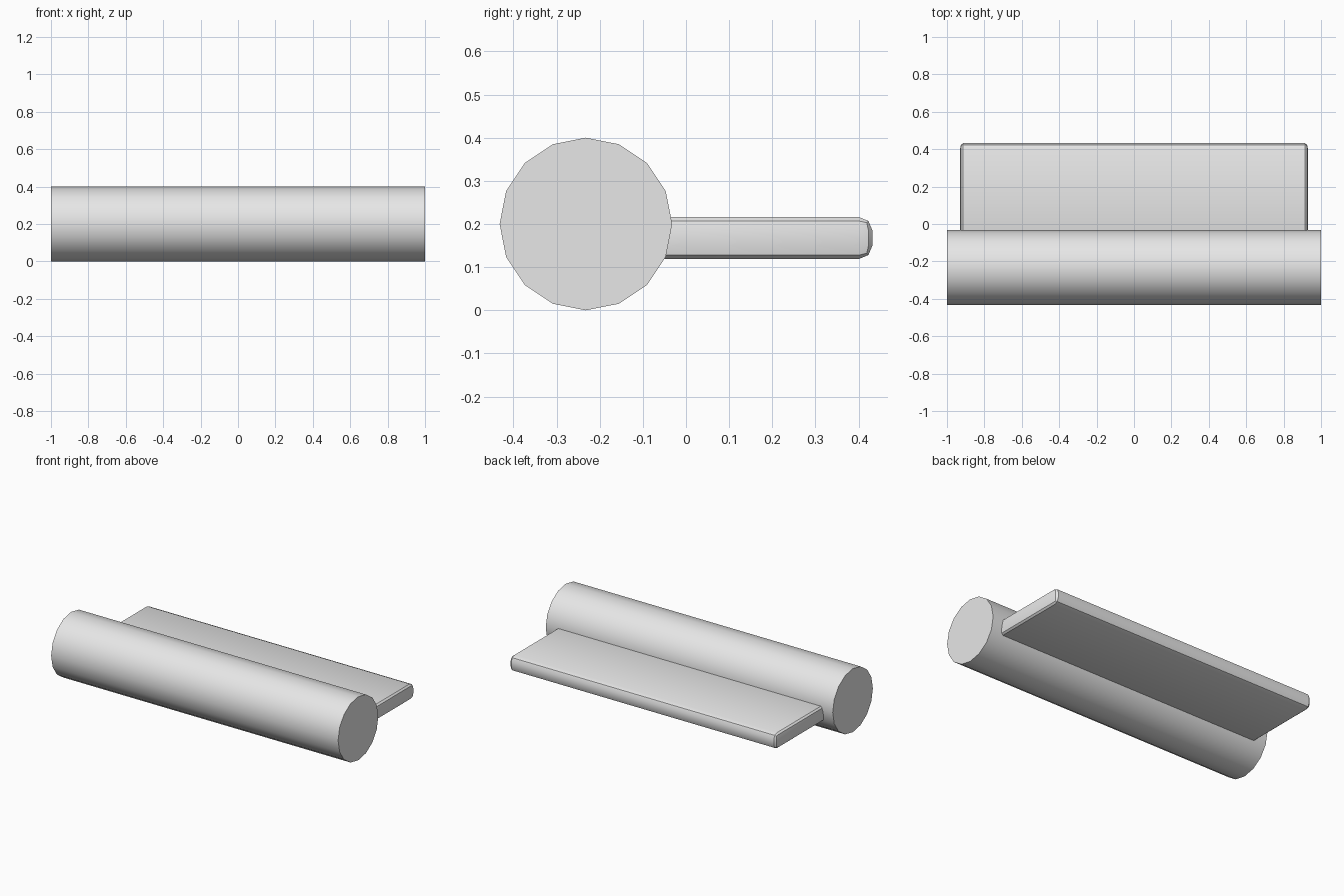
import bpy, bmesh, math
from mathutils import Matrix

if "Cube" in bpy.data.objects:
    bpy.data.objects.remove(bpy.data.objects["Cube"])

grey = bpy.data.materials.new("light grey")
grey.diffuse_color = (0.8, 0.8, 0.8, 1)
grey.use_nodes = True
grey.node_tree.nodes["Principled BSDF"].inputs["Base Color"].default_value = grey.diffuse_color


def finish(name, bm):
    bmesh.ops.recalc_face_normals(bm, faces=bm.faces)
    mesh = bpy.data.meshes.new(name)
    bm.to_mesh(mesh)
    bm.free()
    mesh.materials.append(grey)
    obj = bpy.data.objects.new(name, mesh)
    bpy.context.collection.objects.link(obj)
    bpy.ops.object.select_all(action='DESELECT')
    obj.select_set(True)
    bpy.context.view_layer.objects.active = obj
    bpy.ops.object.shade_smooth_by_angle(angle=math.radians(30))
    return obj


# Sixteen-sided roller lying along x
bm = bmesh.new()
bmesh.ops.create_cone(bm, cap_ends=True, segments=16, radius1=0.2, radius2=0.2, depth=2,
                      matrix=Matrix.Translation((0, -0.232, 0.2)) @ Matrix.Rotation(math.pi / 2, 4, 'Y'))
finish("roller", bm)

# Flat blade with rounded edges, rounded less along its length
y0, y1, z0, z1 = -0.2, 0.432, 0.119, 0.216
bm = bmesh.new()
bmesh.ops.create_cube(bm, size=1)
bmesh.ops.scale(bm, vec=(3.72, y1 - y0, z1 - z0), verts=bm.verts)
bmesh.ops.bevel(bm, geom=bm.edges[:], offset=0.031, offset_type='OFFSET',
                segments=2, profile=0.5, affect='EDGES')
bmesh.ops.scale(bm, vec=(0.5, 1, 1), verts=bm.verts)
bmesh.ops.translate(bm, vec=(0, (y0 + y1) / 2, (z0 + z1) / 2), verts=bm.verts)
finish("blade", bm)
